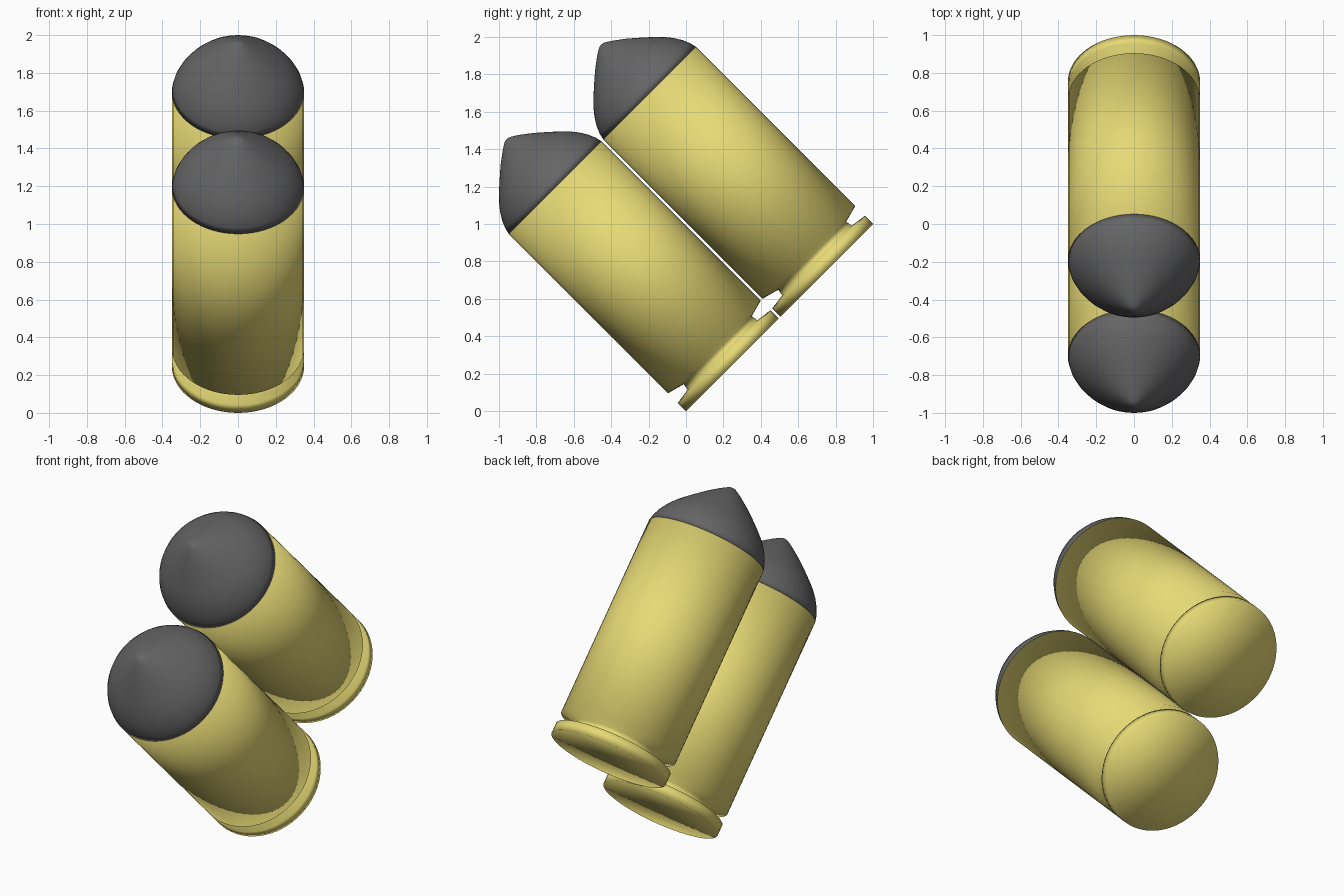
import bpy, bmesh, math
from mathutils import Matrix, Vector

if "Cube" in bpy.data.objects:
    bpy.data.objects.remove(bpy.data.objects["Cube"])


def material(name, color):
    m = bpy.data.materials.new(name)
    m.diffuse_color = color
    m.use_nodes = True
    m.node_tree.nodes["Principled BSDF"].inputs["Base Color"].default_value = m.diffuse_color
    return m


BRASS = material("brass", (0.80, 0.70, 0.18, 1))
LEAD = material("lead", (0.13, 0.13, 0.13, 1))
SEGMENTS = 64
CASE_LENGTH = 1.34

# (radius, height) profiles along each cartridge's own axis
CASE = [(0, 0), (0.35, 0), (0.35, 0.062), (0.263, 0.074), (0.257, 0.11),
        (0.35, 0.135), (0.35, CASE_LENGTH), (0, CASE_LENGTH)]
BULLET = [(0, 0), (0.35, 0), (0.342, 0.035), (0.325, 0.075), (0.299, 0.117),
          (0.267, 0.157), (0.229, 0.195), (0.182, 0.238), (0.122, 0.29),
          (0.065, 0.333), (0.04, 0.35), (0.02, 0.362), (0, 0.367)]


def lathe(name, profile, matrix, mat, inward=False):
    bm = bmesh.new()
    verts = [bm.verts.new((r, 0, h)) for r, h in profile]
    edges = [bm.edges.new(pair) for pair in zip(verts, verts[1:])]
    bmesh.ops.spin(bm, geom=verts + edges, cent=(0, 0, 0), axis=(0, 0, 1),
                   angle=math.tau, steps=SEGMENTS, use_duplicate=False)
    bmesh.ops.remove_doubles(bm, verts=bm.verts, dist=1e-4)
    bmesh.ops.recalc_face_normals(bm, faces=bm.faces)
    if inward:
        bmesh.ops.reverse_faces(bm, faces=bm.faces)
    for f in bm.faces:
        f.smooth = True
    bm.transform(matrix)
    mesh = bpy.data.meshes.new(name)
    bm.to_mesh(mesh)
    bm.free()
    mesh.materials.append(mat)
    obj = bpy.data.objects.new(name, mesh)
    bpy.context.collection.objects.link(obj)


# Two cartridges side by side, tilted 45 degrees towards the front
tilt = Matrix.Rotation(math.radians(45), 4, 'X')
for label, step in (("lower", 0), ("upper", 0.505)):
    place = Matrix.Translation(Vector((0, 0.2475 + step, 0.2475 + step))) @ tilt
    # the case is smooth all over and its faces are turned inward
    lathe(label + "_case", CASE, place, BRASS, inward=True)
    lathe(label + "_bullet", BULLET,
          place @ Matrix.Translation((0, 0, CASE_LENGTH)), LEAD)
